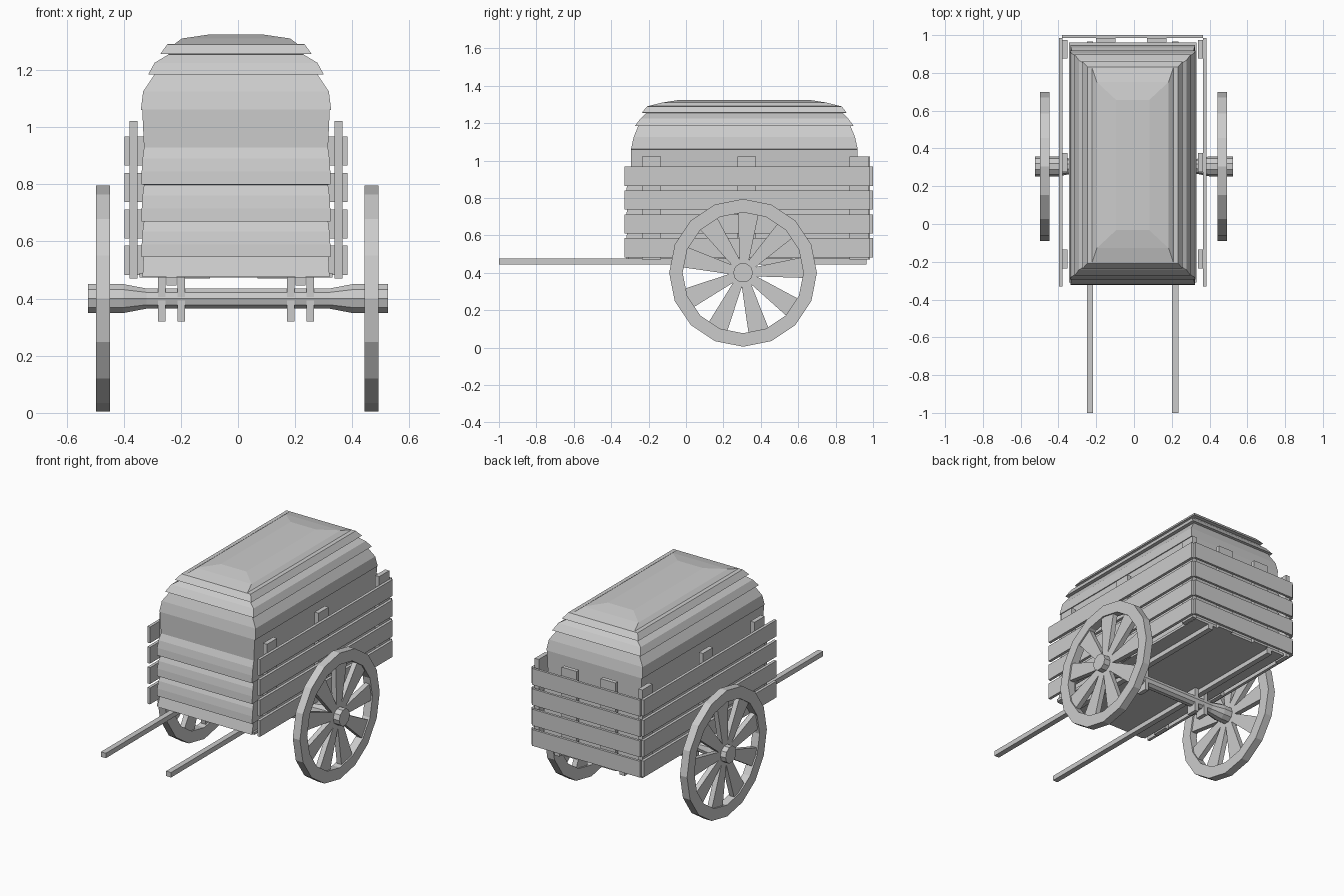
import bpy, bmesh, math
from mathutils import Matrix, Vector

if "Cube" in bpy.data.objects:
    bpy.data.objects.remove(bpy.data.objects["Cube"])

grey = bpy.data.materials.new("plain_grey")
grey.use_nodes = True
COLOUR = (0.6, 0.6, 0.6, 1)
grey.diffuse_color = COLOUR
grey.node_tree.nodes["Principled BSDF"].inputs["Base Color"].default_value = COLOUR

CX = -0.007            # centre line of the cart body
CY = 0.312             # middle of the load
HUB = Vector((0, 0.305, 0.4))


def finish(name, bm):
    bmesh.ops.recalc_face_normals(bm, faces=bm.faces)
    mesh = bpy.data.meshes.new(name)
    bm.to_mesh(mesh)
    bm.free()
    mesh.materials.append(grey)
    obj = bpy.data.objects.new(name, mesh)
    bpy.context.collection.objects.link(obj)
    return obj


def box(name, x, y, z):
    """Box from three (low, high) ranges."""
    bm = bmesh.new()
    bmesh.ops.create_cube(bm, size=1)
    for v in bm.verts:
        v.co = [r[0] if c < 0 else r[1] for c, r in zip(v.co, (x, y, z))]
    return finish(name, bm)


def skin(bm, rings, closed=False):
    """Join consecutive rings of points with quads; cap the ends unless closed."""
    loops = [[bm.verts.new(p) for p in ring] for ring in rings]
    n = len(loops[0])
    pairs = list(zip(loops, loops[1:]))
    if closed:
        pairs.append((loops[-1], loops[0]))
    for a, b in pairs:
        for i in range(n):
            j = (i + 1) % n
            bm.faces.new((a[i], a[j], b[j], b[i]))
    if not closed:
        bm.faces.new(loops[0])
        bm.faces.new(loops[-1])


def circle(x, radius, sides):
    """Ring of points round the axle line."""
    steps = [2 * math.pi * i / sides for i in range(sides)]
    return [HUB + Vector((x, radius * math.cos(a), radius * math.sin(a))) for a in steps]


# Ribbed load: walls of overlapping slats, then a stepped hip roof
profile = [(0.327, 0.632, 0.475), (0.324, 0.612, 0.545)]
for low in (0.545, 0.67, 0.80):
    profile += [(0.330, 0.635, low), (0.330, 0.631, low + 0.045),
                (0.327, 0.622, low + 0.09), (0.322, 0.605, low + 0.128)]
profile += [(0.328, 0.606, 1.06),
            (0.333, 0.606, 1.061), (0.325, 0.592, 1.125), (0.285, 0.568, 1.184),
            (0.307, 0.585, 1.185), (0.285, 0.555, 1.225), (0.235, 0.525, 1.255),
            (0.265, 0.548, 1.256), (0.240, 0.520, 1.290),
            (0.215, 0.515, 1.291), (0.190, 0.440, 1.310), (0.088, 0.345, 1.325)]
bm = bmesh.new()
skin(bm, [[(CX + sx * hx, CY + sy * hy, z)
           for sx, sy in ((-1, -1), (1, -1), (1, 1), (-1, 1))]
          for hx, hy, z in profile])
finish("ribbed_cover", bm)

# Floor
box("floor", (CX - 0.338, CX + 0.338), (-0.31, 0.962), (0.474, 0.49))

# Slatted sides and tailgate
for row in range(4):
    z = 0.483 + 0.1275 * row
    for side, label in ((-1, "right"), (1, "left")):
        box(f"{label}_plank_{row + 1}", sorted((CX + side * 0.372, CX + side * 0.39)),
            (-0.33, 0.985), (z, z + 0.102))
    box(f"back_plank_{row + 1}", (CX - 0.373, CX + 0.373), (0.985, 1.0), (z, z + 0.102))
for side, label in ((-1, "right"), (1, "left")):
    for n, y in enumerate((-0.185, 0.325, 0.925)):
        box(f"{label}_post_{n + 1}", sorted((CX + side * 0.345, CX + side * 0.373)),
            (y - 0.05, y + 0.05), (0.47, 1.022))
    x = -0.015 + side * 0.135
    box(f"back_{label}_post", (x - 0.052, x + 0.052), (0.96, 0.985), (0.47, 1.022))

    # Shafts and the plates that hold the axle
    x = CX + side * 0.226
    box(f"{label}_shaft", (x - 0.017, x + 0.017), (-1.0, 0.965), (0.445, 0.476))
    for n, offset in enumerate((-0.034, 0.034)):
        px = x + offset
        box(f"{label}_axle_plate_{n + 1}", (px - 0.013, px + 0.013),
            (0.27, 0.34), (0.32, 0.476))

# Axle with thick ends
bm = bmesh.new()
skin(bm, [circle(x, r, 10) for x, r in
          ((-0.525, 0.053), (-0.4, 0.053), (-0.32, 0.037),
           (0.32, 0.037), (0.4, 0.053), (0.525, 0.053))])
finish("axle", bm)

# Wheels: faceted rim and nine flared spokes
SPOKES = 9
for mid, label in ((-0.4725, "right"), (0.4675, "left")):
    bm = bmesh.new()
    skin(bm, [circle(mid + dx, r, 16) for dx, r in
              ((-0.025, 0.395), (0.025, 0.395), (0.025, 0.323), (-0.025, 0.323))],
         closed=True)
    finish(f"{label}_rim", bm)
    bm = bmesh.new()
    for i in range(SPOKES):
        turn = Matrix.Rotation(math.radians(85 + 360 * i / SPOKES), 3, 'X')
        skin(bm, [[HUB + turn @ Vector((mid + dx, radius, half * s))
                   for dx, s in ((-0.016, -1), (0.016, -1), (0.016, 1), (-0.016, 1))]
                  for radius, half in ((0.04, 0.022), (0.335, 0.057))])
    finish(f"{label}_spokes", bm)
